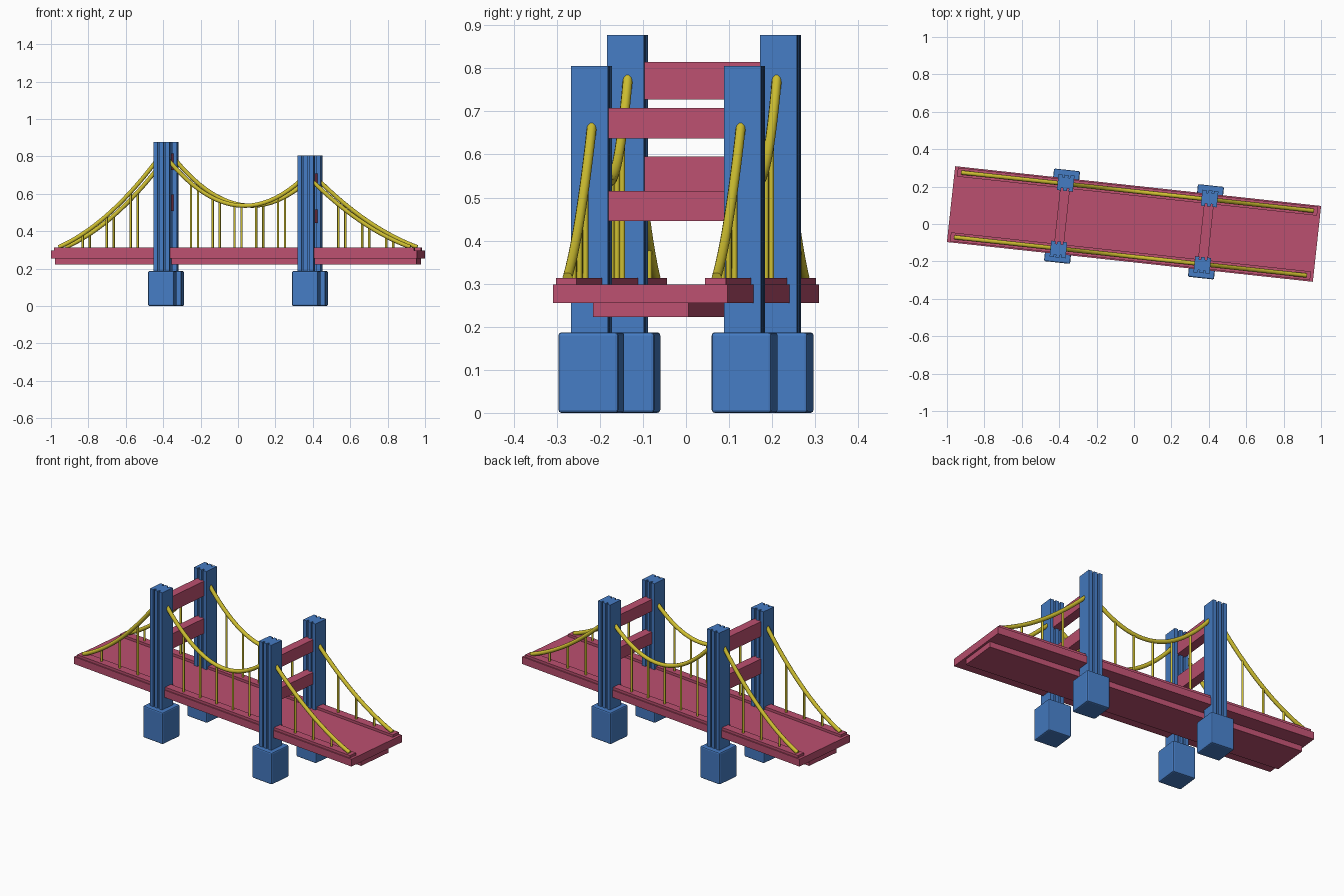
import bpy, bmesh, math
from mathutils import Matrix

if "Cube" in bpy.data.objects:
    bpy.data.objects.remove(bpy.data.objects["Cube"])

TURN = Matrix.Rotation(math.radians(-6.2), 4, 'Z')   # whole bridge is slightly turned


def material(name, rgb):
    m = bpy.data.materials.new(name)
    m.diffuse_color = (*rgb, 1)
    m.use_nodes = True
    m.node_tree.nodes["Principled BSDF"].inputs["Base Color"].default_value = m.diffuse_color
    return m


BLUE = material("blue", (0.06, 0.20, 0.55))
PINK = material("pink", (0.50, 0.08, 0.16))
YELLOW = material("yellow", (0.62, 0.52, 0.03))


def add_object(name, data, mat):
    ob = bpy.data.objects.new(name, data)
    bpy.context.collection.objects.link(ob)
    data.materials.append(mat)
    ob.matrix_world = TURN
    return ob


def box(name, x, y, z, mat, bevel=0.0):
    """Box from (min, max) pairs."""
    bm = bmesh.new()
    bmesh.ops.create_cube(bm, size=1)
    for v in bm.verts:
        v.co = [a[0] if c < 0 else a[1] for a, c in zip((x, y, z), v.co)]
    me = bpy.data.meshes.new(name)
    bm.to_mesh(me)
    bm.free()
    ob = add_object(name, me, mat)
    if bevel:
        mod = ob.modifiers.new("bevel", 'BEVEL')
        mod.width, mod.segments = bevel, 2
    return ob


def shaft(name, cx, cy, z0, z1):
    """Tower leg with two vertical grooves on each y face."""
    h, g, d = 0.043, 0.005, 0.014
    side = [(-h, h)]
    for c in (-0.0155, 0.0155):
        side += [(c - g, h), (c - g, h - d), (c + g, h - d), (c + g, h)]
    side.append((h, h))
    outline = side + [(-x, -y) for x, y in side]
    bm = bmesh.new()
    face = bm.faces.new([bm.verts.new((cx + x, cy + y, z0)) for x, y in outline])
    ext = bmesh.ops.extrude_face_region(bm, geom=[face])
    for v in ext["geom"]:
        if isinstance(v, bmesh.types.BMVert):
            v.co.z = z1
    bmesh.ops.recalc_face_normals(bm, faces=bm.faces[:])
    me = bpy.data.meshes.new(name)
    bm.to_mesh(me)
    bm.free()
    add_object(name, me, BLUE)


def tube(name, pts, radius, res=3):
    cu = bpy.data.curves.new(name, 'CURVE')
    cu.dimensions = '3D'
    cu.bevel_depth, cu.bevel_resolution, cu.use_fill_caps = radius, res, True
    sp = cu.splines.new('POLY')
    sp.points.add(len(pts) - 1)
    for p, co in zip(sp.points, pts):
        p.co = (*co, 1)
    sp.use_smooth = True
    add_object(name, cu, YELLOW)


# Deck, lower girder and kerbs
box("deck", (-0.984, 0.984), (-0.204, 0.204), (0.255, 0.298), PINK)
box("deck_girder", (-0.972, 0.972), (-0.112, 0.112), (0.223, 0.257), PINK)
for s, side in ((-1, "front"), (1, "back")):
    box(f"{side}_kerb", (-0.968, 0.968), sorted((s * 0.15, s * 0.198)), (0.296, 0.313), PINK)

# Towers: piers, grooved legs, cross beams
TX, TY = 0.387, 0.179
towers = (("left", -TX, 0.877, ((0.507, 0.595), (0.727, 0.815))),
          ("right", TX, 0.805, ((0.445, 0.515), (0.637, 0.708))))
for name, x, top, beams in towers:
    for s, side in ((-1, "front"), (1, "back")):
        y = s * TY
        box(f"{name}_{side}_pier", (x - 0.07, x + 0.07), (y - 0.07, y + 0.07), (0, 0.187), BLUE, 0.007)
        shaft(f"{name}_{side}_leg", x, y, 0.17, top)
    for i, z in enumerate(beams):
        box(f"{name}_cross_beam_{i + 1}", (x - 0.026, x + 0.026), (-0.15, 0.15), z, PINK)

# Cable spans: x0, z0, x1, z1, sag, hanger positions
spans = (("left", -0.945, 0.315, -TX, 0.82, 0.065, (-0.816, -0.687, -0.559)),
         ("main", -TX, 0.82, TX, 0.70, 0.22, (-0.234, -0.117, 0, 0.117, 0.234)),
         ("right", TX, 0.70, 0.945, 0.315, 0.045, (0.559, 0.687, 0.816)))
for name, x0, z0, x1, z1, sag, hangers in spans:
    def height(x):
        t = (x - x0) / (x1 - x0)
        return z0 + (z1 - z0) * t - 4 * sag * t * (1 - t)
    for s, side in ((-1, "front"), (1, "back")):
        y = s * 0.174
        xs = [x0 + (x1 - x0) * i / 24 for i in range(25)]
        tube(f"{name}_{side}_cable", [(x, y, height(x)) for x in xs], 0.0115)
        for i, x in enumerate(hangers):
            tube(f"{name}_{side}_hanger_{i + 1}", [(x, y, 0.305), (x, y, height(x))], 0.0065, 2)
